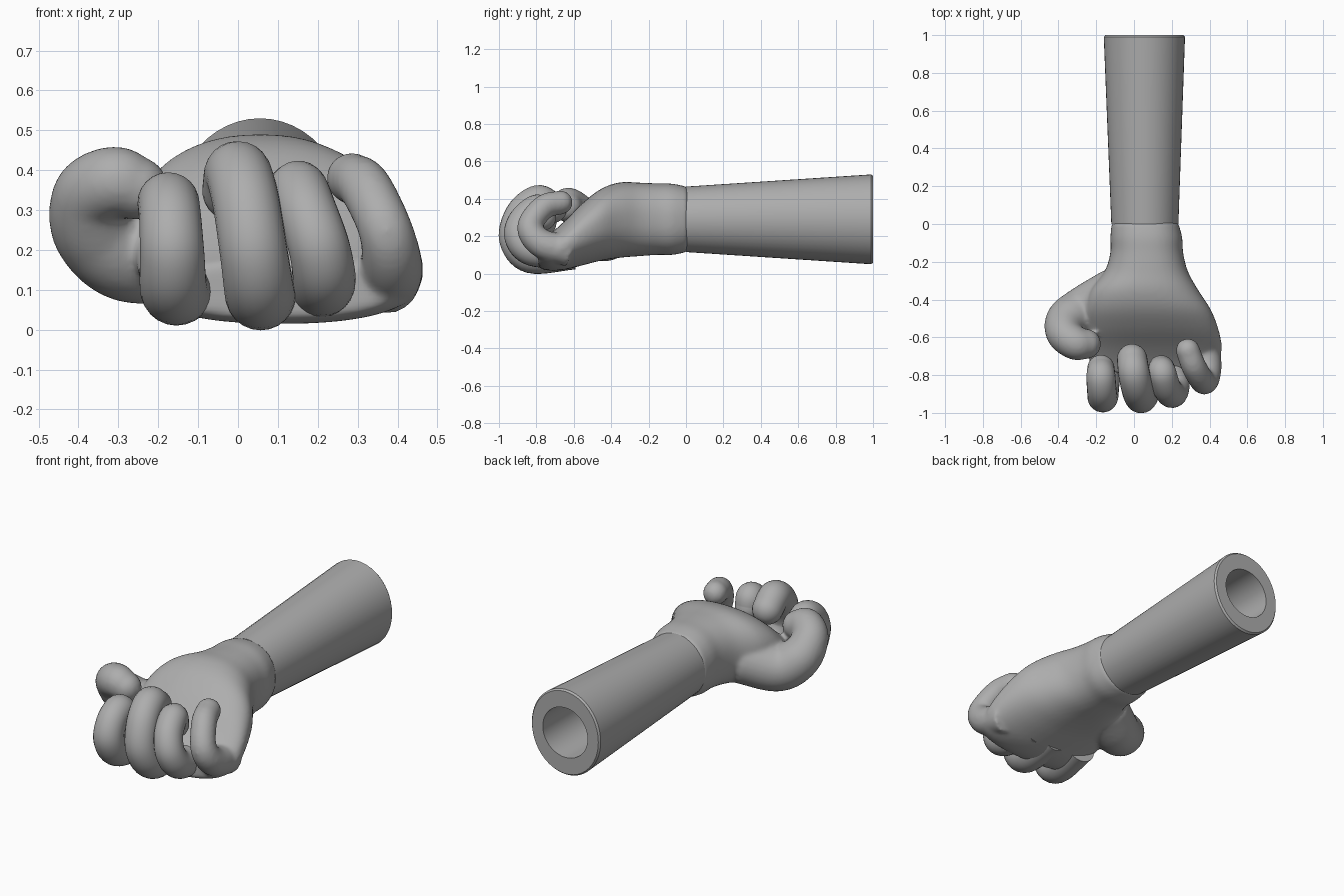
import bpy, bmesh, math
from mathutils import Vector

cube = bpy.data.objects.get("Cube")
if cube:
    bpy.data.objects.remove(cube, do_unlink=True)

# One plain clay colour
clay = bpy.data.materials.new("grey_clay")
clay.use_nodes = True
shade = (0.42, 0.42, 0.42, 1)
clay.diffuse_color = shade
clay.node_tree.nodes["Principled BSDF"].inputs["Base Color"].default_value = shade


def loft(bm, rings):
    """Skin a list of equal rings and close both ends."""
    loops = [[bm.verts.new(p) for p in ring] for ring in rings]
    n = len(loops[0])
    for a, b in zip(loops, loops[1:]):
        for i in range(n):
            j = (i + 1) % n
            bm.faces.new((a[i], a[j], b[j], b[i]))
    bm.faces.new(loops[0])
    bm.faces.new(loops[-1])


def section(y, left, right, low, high, power=2.0, n=48):
    """Rounded cross-section across the arm, filling the given box."""
    ring = []
    for i in range(n):
        a = math.tau * i / n
        c, s = math.cos(a), math.sin(a)
        u = math.copysign(abs(c) ** (2 / power), c)
        v = math.copysign(abs(s) ** (2 / power), s)
        ring.append(Vector(((left + right) / 2 + u * (right - left) / 2, y,
                            (low + high) / 2 + v * (high - low) / 2)))
    return ring


def spline(rows, steps=8):
    """Smooth curve through rows of any length."""
    rows = [Vector(r) for r in rows]
    padded = [rows[0] * 2 - rows[1]] + rows + [rows[-1] * 2 - rows[-2]]
    out = []
    for p, q, r, s in zip(padded, padded[1:], padded[2:], padded[3:]):
        for k in range(steps):
            t = k / steps
            out.append(q + (r - p) * (t / 2)
                       + (p * 2 - q * 5 + r * 4 - s) * (t * t / 2)
                       + (q * 3 - p - r * 3 + s) * (t ** 3 / 2))
    return out + [rows[-1]]


def digit(bm, path, n=24):
    """Tube along x, y, z, radius points with a round tip."""
    pts = spline(path)
    centres = [p.to_3d() for p in pts]
    radii = [p[3] for p in pts]
    end = (centres[-1] - centres[-2]).normalized()
    tip, r = centres[-1].copy(), radii[-1]
    for k in range(1, 8):
        a = k * math.pi / 16
        centres.append(tip + end * r * math.sin(a))
        radii.append(r * math.cos(a))
    rings, normal = [], None
    last = len(centres) - 1
    for i, c in enumerate(centres):
        t = (centres[min(i + 1, last)] - centres[max(i - 1, 0)]).normalized()
        normal = normal or t.orthogonal()
        normal = (normal - t * normal.dot(t)).normalized()
        other = t.cross(normal)
        rings.append([c + (normal * math.cos(math.tau * j / n)
                           + other * math.sin(math.tau * j / n)) * radii[i]
                      for j in range(n)])
    loft(bm, rings)


def finish(name, bm):
    bmesh.ops.recalc_face_normals(bm, faces=bm.faces)
    mesh = bpy.data.meshes.new(name)
    bm.to_mesh(mesh)
    bm.free()
    mesh.materials.append(clay)
    obj = bpy.data.objects.new(name, mesh)
    bpy.context.collection.objects.link(obj)
    bpy.ops.object.select_all(action='DESELECT')
    obj.select_set(True)
    bpy.context.view_layer.objects.active = obj
    bpy.ops.object.shade_smooth_by_angle(angle=math.radians(40))
    return obj


# Forearm: tapering sleeve with a bored socket at the back
bm = bmesh.new()
bore = (-0.085, 0.195, 0.15, 0.43)
loft(bm, [section(0, -0.12, 0.235, 0.115, 0.465),
          section(0.99, -0.16, 0.27, 0.05, 0.53),
          section(1, -0.152, 0.262, 0.058, 0.522),
          section(1, *bore),
          section(0.2, *bore)])
finish("forearm", bm)

# Hand: palm, thumb and little finger fused into one soft surface
bm = bmesh.new()
palm = [(0.01, -0.118, 0.233, 0.117, 0.463),
        (-0.07, -0.125, 0.255, 0.10, 0.48),
        (-0.15, -0.125, 0.26, 0.10, 0.482),
        (-0.25, -0.155, 0.285, 0.093, 0.486),
        (-0.35, -0.23, 0.34, 0.085, 0.488),
        (-0.45, -0.26, 0.405, 0.07, 0.455),
        (-0.55, -0.26, 0.445, 0.045, 0.38),
        (-0.65, -0.25, 0.465, 0.02, 0.28),
        (-0.73, -0.235, 0.445, 0.015, 0.21),
        (-0.79, -0.2, 0.39, 0.03, 0.17)]
loft(bm, [section(*row, power=2.3) for row in spline(palm, 4)])
digit(bm, [(-0.1, -0.36, 0.23, 0.13),
           (-0.26, -0.45, 0.19, 0.125),
           (-0.355, -0.51, 0.25, 0.112),
           (-0.37, -0.58, 0.335, 0.095),
           (-0.31, -0.63, 0.37, 0.09),
           (-0.255, -0.635, 0.355, 0.08)])
digit(bm, [(0.37, -0.62, 0.12, 0.085),
           (0.385, -0.77, 0.16, 0.078),
           (0.37, -0.835, 0.25, 0.068),
           (0.32, -0.76, 0.355, 0.066),
           (0.285, -0.67, 0.38, 0.064)])
hand = finish("hand", bm)
fuse = hand.modifiers.new("fuse", 'REMESH')
fuse.mode = 'VOXEL'
fuse.voxel_size = 0.011
fuse.use_smooth_shade = True
soften = hand.modifiers.new("soften", 'SMOOTH')
soften.factor = 0.5
soften.iterations = 8

# Curled fingers, rooted in the palm
fingers = {
    "index_finger": [(-0.13, -0.6, 0.11, 0.085),
                     (-0.16, -0.83, 0.1, 0.085),
                     (-0.165, -0.915, 0.19, 0.081),
                     (-0.17, -0.885, 0.28, 0.078),
                     (-0.175, -0.81, 0.318, 0.077),
                     (-0.175, -0.765, 0.27, 0.072)],
    "middle_finger": [(0.06, -0.6, 0.11, 0.088),
                      (0.055, -0.83, 0.09, 0.088),
                      (0.04, -0.915, 0.19, 0.085),
                      (0.02, -0.88, 0.32, 0.084),
                      (0, -0.79, 0.39, 0.083),
                      (-0.01, -0.715, 0.35, 0.08)],
    "ring_finger": [(0.19, -0.6, 0.11, 0.08),
                    (0.215, -0.82, 0.12, 0.08),
                    (0.205, -0.895, 0.2, 0.077),
                    (0.175, -0.87, 0.29, 0.075),
                    (0.15, -0.79, 0.35, 0.074),
                    (0.145, -0.765, 0.3, 0.07)],
}
for name, path in fingers.items():
    bm = bmesh.new()
    digit(bm, path)
    finish(name, bm)
